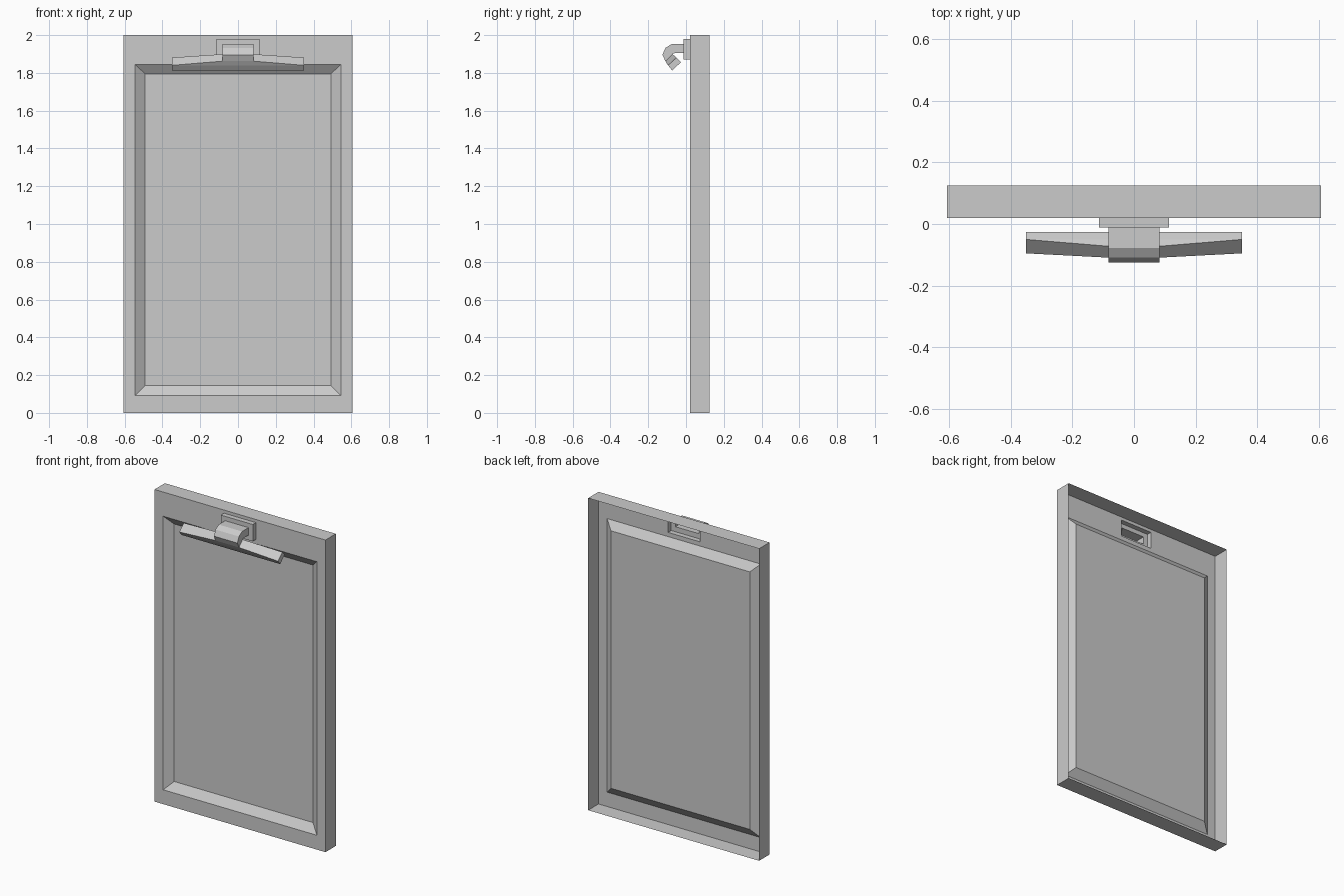
import bpy
import bmesh

if "Cube" in bpy.data.objects:
    bpy.data.objects.remove(bpy.data.objects["Cube"], do_unlink=True)

GREY = (0.6, 0.6, 0.6, 1.0)
mat = bpy.data.materials.new("plain grey")
mat.use_nodes = True
mat.diffuse_color = GREY
mat.node_tree.nodes["Principled BSDF"].inputs["Base Color"].default_value = GREY


def ring(bm, half, low, high):
    """Four corners, anticlockwise from the front; low and high are (y, z)."""
    corners = ((-half, low), (half, low), (half, high), (-half, high))
    return [bm.verts.new((x, y, z)) for x, (y, z) in corners]


def flat_ring(bm, half, y, z0, z1):
    return ring(bm, half, (y, z0), (y, z1))


def bridge(bm, a, b):
    for i in range(4):
        j = (i + 1) % 4
        bm.faces.new((a[i], a[j], b[j], b[i]))


def loop_edges(bm, loop):
    return [bm.edges.get((loop[i], loop[i - 1])) or bm.edges.new((loop[i], loop[i - 1]))
            for i in range(4)]


def finish(bm, name):
    mesh = bpy.data.meshes.new(name)
    bm.to_mesh(mesh)
    bm.free()
    mesh.materials.append(mat)
    obj = bpy.data.objects.new(name, mesh)
    bpy.context.collection.objects.link(obj)


FRONT = 0.02
MOUNT = (0.113, 1.872, 1.98)   # half width, bottom, top of the lamp mount

# Open-backed panel: side walls, pierced front frame and sunken centre
bm = bmesh.new()
back_rim = flat_ring(bm, 0.606, 0.125, 0, 2)
front_rim = flat_ring(bm, 0.606, FRONT, 0, 2)
recess_rim = flat_ring(bm, 0.545, FRONT, 0.092, 1.845)
recess_floor = flat_ring(bm, 0.492, FRONT + 0.037, 0.145, 1.795)
hole = flat_ring(bm, MOUNT[0], FRONT, *MOUNT[1:])
bridge(bm, back_rim, front_rim)
bridge(bm, recess_rim, recess_floor)
bm.faces.new(recess_floor)
frame_edges = [e for r in (front_rim, recess_rim, hole) for e in loop_edges(bm, r)]
fill = bmesh.ops.triangle_fill(bm, edges=frame_edges, normal=(0, -1, 0))
frame = [g for g in fill["geom"] if isinstance(g, bmesh.types.BMFace)]
for face in frame:
    face.normal_update()
    if face.normal.y > 0:
        face.normal_flip()
bmesh.ops.dissolve_limit(bm, angle_limit=0.01, verts=[],
                         edges=list({e for f in frame for e in f.edges}))
finish(bm, "panel")

# Hollow lamp: mount, curved arm and flared head as one chain of sections
bm = bmesh.new()
sections = [
    flat_ring(bm, MOUNT[0], FRONT, *MOUNT[1:]),
    flat_ring(bm, MOUNT[0], -0.012, *MOUNT[1:]),
    flat_ring(bm, 0.083, -0.012, 1.904, 1.952),
]
# half width, inner (y, z), outer (y, z)
for half, inner, outer in (
    (0.083, (-0.062, 1.904), (-0.077, 1.952)),
    (0.083, (-0.068, 1.903), (-0.109, 1.932)),
    (0.083, (-0.071, 1.902), (-0.125, 1.896)),
    (0.083, (-0.072, 1.899), (-0.109, 1.862)),
    (0.35, (-0.050, 1.881), (-0.095, 1.840)),
    (0.35, (-0.026, 1.857), (-0.073, 1.813)),
):
    sections.append(ring(bm, half, inner, outer))
for a, b in zip(sections, sections[1:]):
    bridge(bm, a, b)
bm.faces.new(sections[-1])
finish(bm, "lamp")
